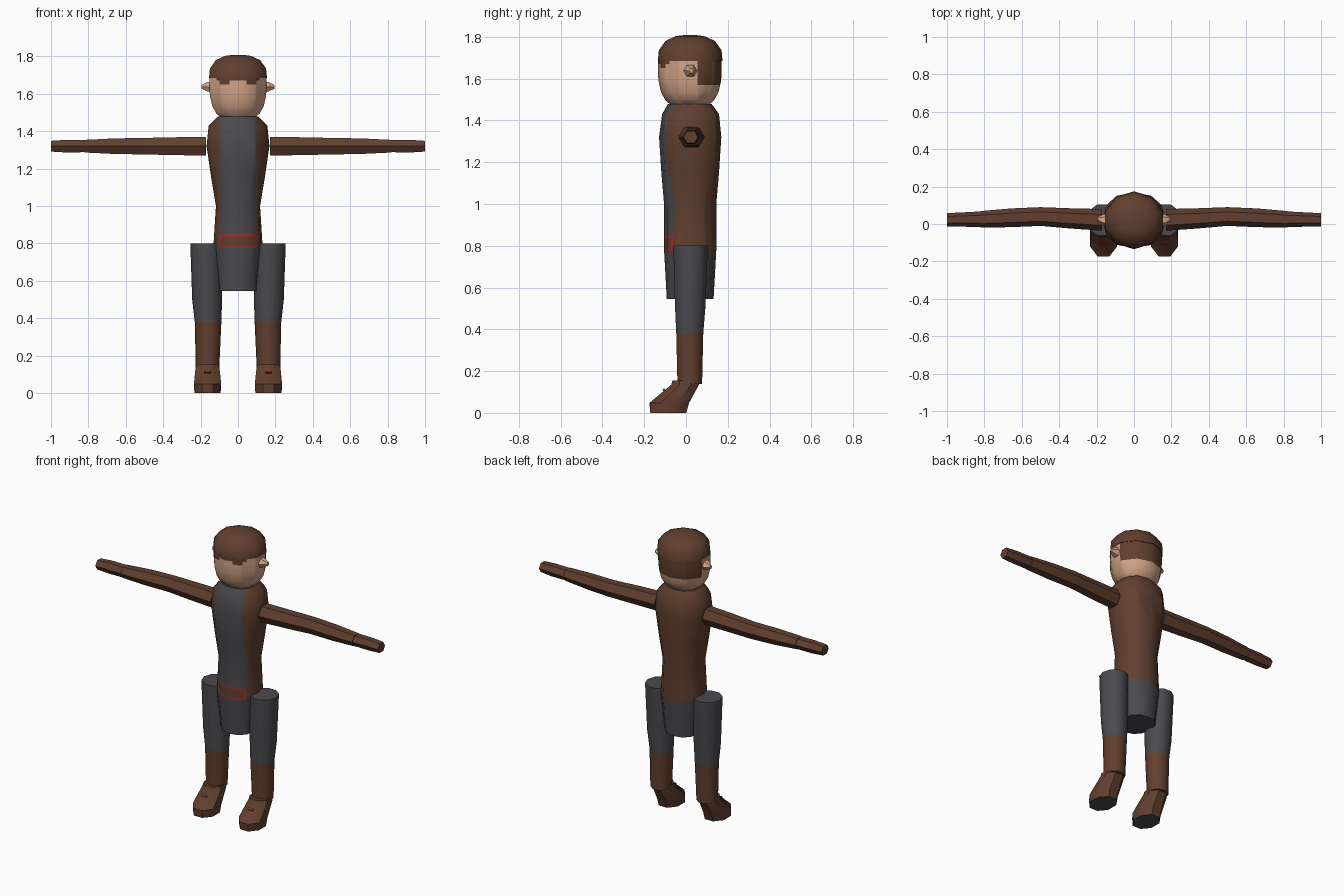
import bpy, bmesh, math
from mathutils import Vector, Matrix

if "Cube" in bpy.data.objects:
    bpy.data.objects.remove(bpy.data.objects["Cube"])


def material(name, rgb):
    m = bpy.data.materials.new(name)
    m.use_nodes = True
    m.diffuse_color = (*rgb, 1)
    m.node_tree.nodes["Principled BSDF"].inputs["Base Color"].default_value = (*rgb, 1)
    return m


PALETTE = [material("leather brown", (0.118, 0.05, 0.028)),
           material("cloth grey", (0.07, 0.07, 0.078)),
           material("skin", (0.66, 0.38, 0.25)),
           material("buckle red", (0.33, 0.03, 0.026))]
BROWN, GREY, SKIN, RED = range(4)


def finish(name, bm, rule, angle=40):
    """Colour faces by a rule on their centre and make the object."""
    bmesh.ops.recalc_face_normals(bm, faces=bm.faces)
    for f in bm.faces:
        f.material_index = rule(f.calc_center_median()) if callable(rule) else rule
    mesh = bpy.data.meshes.new(name)
    bm.to_mesh(mesh)
    bm.free()
    for m in PALETTE:
        mesh.materials.append(m)
    mesh.shade_smooth()
    mesh.set_sharp_from_angle(angle=math.radians(angle))
    obj = bpy.data.objects.new(name, mesh)
    bpy.context.collection.objects.link(obj)
    return obj


def loft(name, rings, sides, rule, axis="z", turn=0.0, power=1.0, cuts=(), angle=40):
    """Skin closed rings (centre, radius, radius) along an axis, then cut by planes."""
    bm = bmesh.new()
    loops = []
    for centre, r1, r2 in rings:
        loop = []
        for i in range(sides):
            t = math.tau * (i + turn) / sides
            u, v = (math.copysign(abs(k) ** power, k) for k in (math.cos(t), math.sin(t)))
            offset = (r1 * u, r2 * v, 0) if axis == "z" else (0, r1 * u, r2 * v)
            loop.append(bm.verts.new(Vector(centre) + Vector(offset)))
        loops.append(loop)
    for a, b in zip(loops, loops[1:]):
        for i in range(sides):
            j = (i + 1) % sides
            bm.faces.new((a[i], a[j], b[j], b[i]))
    bm.faces.new(loops[0])
    bm.faces.new(loops[-1])
    for direction, distance in cuts:
        normal = Vector([float(direction == c) for c in "xyz"])
        bmesh.ops.bisect_plane(bm, geom=bm.verts[:] + bm.edges[:] + bm.faces[:],
                               plane_co=normal * distance, plane_no=normal)
    return finish(name, bm, rule, angle)


# Torso with front panel, belt buckle and grey hips
def torso_colour(c):
    front = c.y < 0.02 and abs(c.x) < 0.1
    if front and 0.775 < c.z < 0.85:
        return BROWN if abs(c.x) < 0.088 and 0.787 < c.z < 0.838 else RED
    return GREY if front or c.z < 0.775 else BROWN


torso_rings = [((0, 0.02, 0.545), 0.105, 0.112), ((0, 0.02, 0.78), 0.132, 0.125),
               ((0, 0.02, 1.0), 0.118, 0.125), ((0, 0.02, 1.15), 0.143, 0.138),
               ((0, 0.02, 1.32), 0.168, 0.149), ((0, 0.022, 1.43), 0.157, 0.136),
               ((0, 0.018, 1.478), 0.11, 0.105)]
loft("torso", torso_rings, 12, torso_colour, power=0.88,
     cuts=[("x", s * d) for s in (-1, 1) for d in (0.088, 0.1)]
     + [("z", h) for h in (0.775, 0.787, 0.838, 0.85)])


# Head with back hair and fringe
def head_colour(c):
    if c.y > 0.055 and c.z > 1.57:
        return BROWN
    if c.y < -0.04:
        if c.z > 1.67 and abs(c.x) < 0.115:
            return BROWN
        if c.z > 1.65 and 0.045 < abs(c.x) < 0.1:
            return BROWN
    return SKIN


head_rings = [((0, 0.018, z), r, r * 0.95) for z, r in
              ((1.465, 0.085), (1.495, 0.122), (1.535, 0.145), (1.59, 0.158),
               (1.64, 0.161), (1.69, 0.161))]
loft("head", head_rings, 10, head_colour, turn=0.5,
     cuts=[("y", 0.055), ("y", -0.04), ("z", 1.57), ("z", 1.65), ("z", 1.67)]
     + [("x", s * d) for s in (-1, 1) for d in (0.045, 0.1, 0.115)])

# Rounded cap
cap_rings = [((0, 0.02, z), r, r * 0.95) for z, r in
             ((1.685, 0.163), (1.735, 0.158), (1.78, 0.125), (1.803, 0.072), (1.808, 0.03))]
loft("cap", cap_rings, 10, BROWN, turn=0.5, angle=45)

# Limbs and ears, repeated on each side
for side, s in (("left", 1), ("right", -1)):
    loft(side + "_ear", [((s * 0.135, 0.02, 1.636), 0.036, 0.036),
                         ((s * 0.165, 0.022, 1.638), 0.03, 0.028),
                         ((s * 0.195, 0.026, 1.637), 0.01, 0.012)],
         6, SKIN, axis="x", angle=20)

    arm_z = 1.32
    loft(side + "_upper_arm", [((s * 0.17, 0.022, arm_z), 0.058, 0.058),
                               ((s * 0.34, 0.03, arm_z), 0.054, 0.055),
                               ((s * 0.5, 0.04, arm_z), 0.05, 0.051)],
         6, BROWN, axis="x", angle=30)
    loft(side + "_forearm", [((s * 0.5, 0.04, arm_z), 0.05, 0.051),
                             ((s * 0.66, 0.033, arm_z), 0.05, 0.048),
                             ((s * 0.82, 0.025, arm_z), 0.044, 0.039)],
         6, BROWN, axis="x", angle=30)
    loft(side + "_hand", [((s * 0.822, 0.025, arm_z), 0.042, 0.037),
                          ((s * 0.92, 0.024, arm_z), 0.038, 0.039),
                          ((s * 1.0, 0.022, arm_z), 0.036, 0.033)],
         6, BROWN, axis="x", angle=30)

    loft(side + "_leg", [((s * 0.163, 0.018, 0.138), 0.063, 0.062),
                         ((s * 0.16, 0.018, 0.38), 0.071, 0.068),
                         ((s * 0.165, 0.02, 0.5), 0.08, 0.076),
                         ((s * 0.17, 0.022, 0.8), 0.085, 0.087)],
         10, lambda c: GREY if c.z > 0.38 else BROWN)

    widen = 1 / math.cos(math.pi / 8)
    foot_rings = [((s * 0.163, cy, z), rx * widen, ry * widen) for cy, z, rx, ry in
                  ((-0.085, 0, 0.07, 0.086), (-0.08, 0.048, 0.073, 0.095),
                   (-0.004, 0.135, 0.064, 0.066), (-0.005, 0.155, 0.06, 0.06))]
    loft(side + "_foot", foot_rings, 8, lambda c: GREY if c.z < 0.001 else BROWN, turn=0.5)

    # Small red tab on the instep
    bm = bmesh.new()
    bmesh.ops.create_cube(bm, size=1, matrix=Matrix.Translation((s * 0.163, -0.106, 0.11))
                          @ Matrix.Rotation(math.radians(46), 4, "X")
                          @ Matrix.Diagonal((0.036, 0.012, 0.009, 1)))
    finish(side + "_foot_tab", bm, RED)
